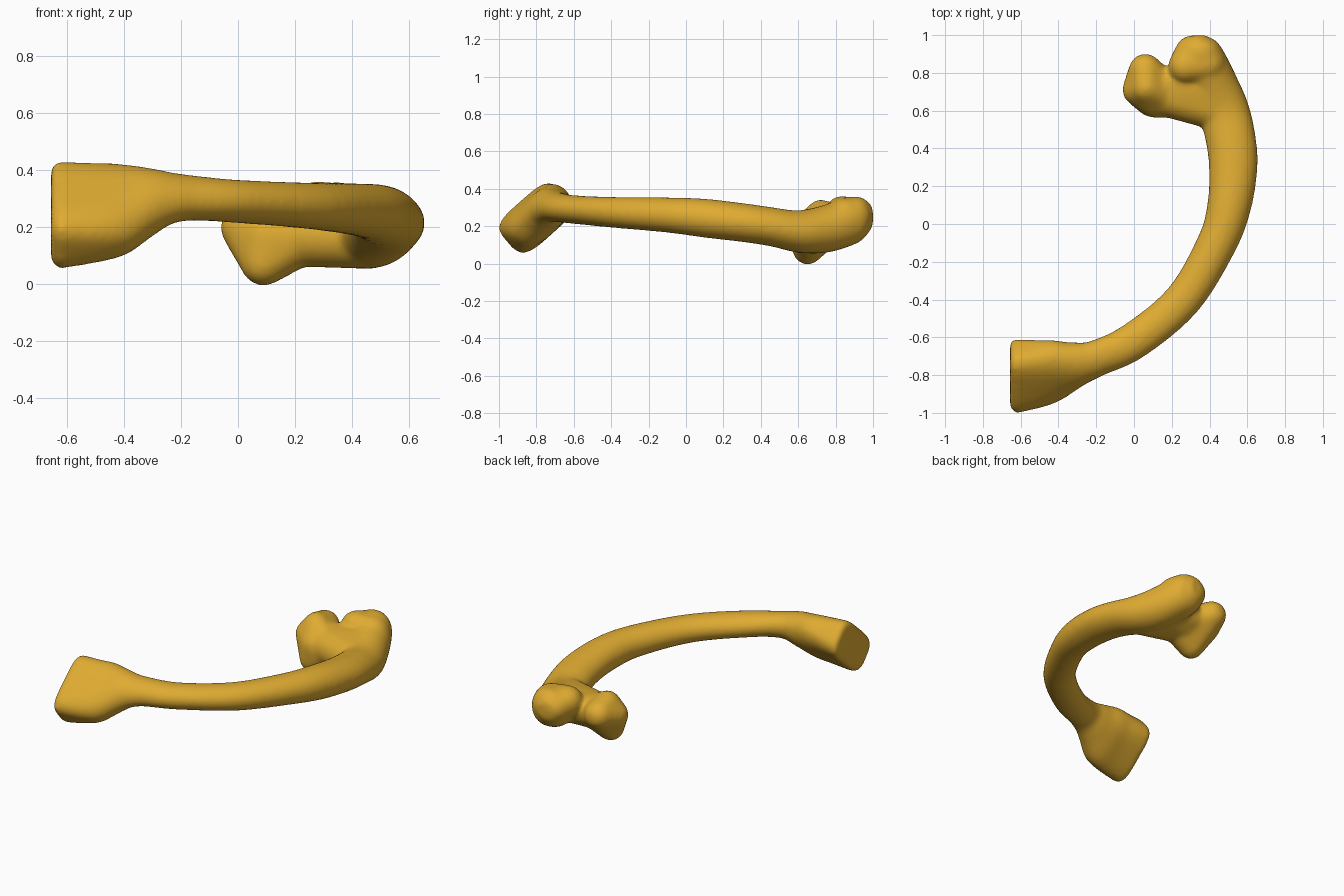
import bpy, bmesh, math
from mathutils import Vector, Matrix

cube = bpy.data.objects.get("Cube")
if cube:
    bpy.data.objects.remove(cube, do_unlink=True)

bone_mat = bpy.data.materials.new("golden ochre")
bone_mat.use_nodes = True
colour = (0.74, 0.41, 0.032, 1)
bone_mat.diffuse_color = colour
bone_mat.node_tree.nodes["Principled BSDF"].inputs["Base Color"].default_value = colour

# shaft stations: x, y, z, half width, half height, tilt, squareness
STATIONS = [
    (-.635, -.805, .243, .197, .12, 41, 4),
    (-.5, -.79, .252, .192, .113, 43, 3),
    (-.4, -.767, .266, .178, .11, 45, 2.3),
    (-.3, -.742, .292, .128, .1, 42, 2),
    (-.2, -.712, .305, .097, .078, 20, 2),
    (0, -.618, .291, .097, .073, 0, 2),
    (.26, -.4, .275, .097, .079, 0, 2),
    (.44, -.1, .26, .103, .091, 0, 2),
    (.505, .1, .243, .114, .101, 0, 2),
    (.525, .3, .22, .126, .101, 0, 2),
    (.512, .45, .198, .13, .102, 0, 2),
    (.475, .6, .172, .132, .11, 0, 2),
    (.415, .74, .185, .13, .125, 0, 2),
    (.36, .86, .222, .125, .13, 0, 2.2),
    (.335, .94, .24, .105, .11, 0, 2.2),
    (.33, .995, .25, .05, .055, 0, 2),
]
SIDES, STEPS = 40, 6


def blend(p0, p1, p2, p3, t):
    """Smooth interpolation through neighbouring stations."""
    return [b + .5 * t * (c - a + t * (2*a - 5*b + 4*c - d + t * (3*(b - c) + d - a)))
            for a, b, c, d in zip(p0, p1, p2, p3)]


def add_shaft(bm):
    last = len(STATIONS) - 1
    rows = []
    for i in range(last):
        near = [STATIONS[min(max(i + k, 0), last)] for k in (-1, 0, 1, 2)]
        rows += [blend(*near, s / STEPS) for s in range(STEPS)]
    rows.append(STATIONS[last])
    # bevelled, slightly domed cut end
    x, y, z, a, b, tilt, power = rows[0]
    rows.insert(0, (x - .018, y, z, a * .88, b * .82, tilt, power))
    rings = []
    for i, (x, y, z, a, b, tilt, power) in enumerate(rows):
        before, after = rows[max(i - 1, 0)], rows[min(i + 1, len(rows) - 1)]
        tangent = Vector((after[0] - before[0], after[1] - before[1], 0)).normalized()
        side, up = Vector((-tangent.y, tangent.x, 0)), Vector((0, 0, 1))
        turn = Matrix.Rotation(math.radians(tilt), 2)
        ring = []
        for k in range(SIDES):
            c, s = math.cos(math.tau * k / SIDES), math.sin(math.tau * k / SIDES)
            p = turn @ Vector((math.copysign(a * abs(c) ** (2 / power), c),
                               math.copysign(b * abs(s) ** (2 / power), s)))
            ring.append(bm.verts.new(Vector((x, y, z)) + side * p.x + up * p.y))
        rings.append(ring)
    for r, q in zip(rings, rings[1:]):
        for k in range(SIDES):
            n = (k + 1) % SIDES
            bm.faces.new((r[k], r[n], q[n], q[k]))
    bm.faces.new(rings[0])
    bm.faces.new(rings[-1])


def add_hull(bm, balls):
    """One convex lump wrapped around several balls (x, y, z, radius)."""
    lump = bmesh.new()
    for x, y, z, r in balls:
        bmesh.ops.create_icosphere(lump, subdivisions=3, radius=r,
                                   matrix=Matrix.Translation((x, y, z)))
    hull = bmesh.ops.convex_hull(lump, input=lump.verts)
    for face in hull["geom"]:
        if isinstance(face, bmesh.types.BMFace):
            corners = [bm.verts.new(v.co) for v in face.verts]
            bm.faces.new(corners)
    lump.free()


bm = bmesh.new()
# head, neck, and the knob beside the head
add_hull(bm, [(.06, .815, .23, .085), (.02, .71, .2, .08), (.09, .65, .075, .078),
              (.065, .72, .265, .075), (.2, .665, .16, .1), (.11, .665, .17, .1)])
add_hull(bm, [(.17, .68, .175, .11), (.17, .745, .2, .09), (.42, .615, .17, .112),
              (.38, .72, .19, .11)])
add_hull(bm, [(.275, .835, .268, .092), (.385, .85, .25, .1), (.31, .905, .25, .092),
              (.375, .9, .25, .09)])
bmesh.ops.remove_doubles(bm, verts=bm.verts, dist=1e-5)
add_shaft(bm)
bmesh.ops.recalc_face_normals(bm, faces=bm.faces)
mesh = bpy.data.meshes.new("curved_bone")
bm.to_mesh(mesh)
bm.free()
mesh.materials.append(bone_mat)
bone = bpy.data.objects.new("curved_bone", mesh)
bpy.context.collection.objects.link(bone)

# fuse the lumps into one skin and soften the joins
fuse = bone.modifiers.new("fuse", 'REMESH')
fuse.mode = 'VOXEL'
fuse.voxel_size = .012
fuse.use_smooth_shade = True
soften = bone.modifiers.new("soften", 'SMOOTH')
soften.factor = .5
soften.iterations = 16
swell = bone.modifiers.new("swell", 'DISPLACE')
swell.mid_level = 0
swell.strength = .003
